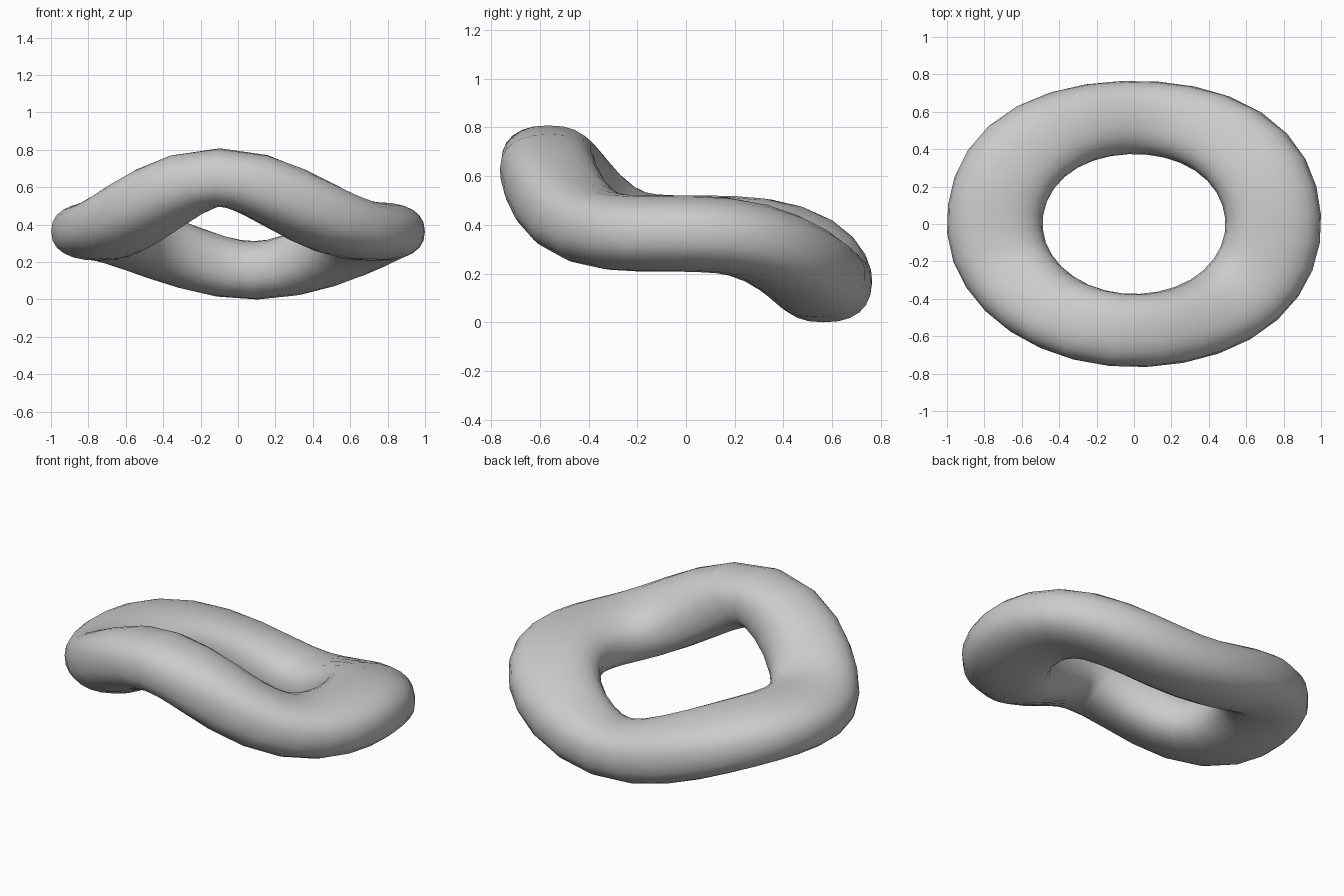
import bpy, bmesh
from math import sin, cos, pi, radians, copysign
from mathutils import Vector

if "Cube" in bpy.data.objects:
    bpy.data.objects.remove(bpy.data.objects["Cube"])

MAJOR, MINOR = 32, 24        # segments round the ring / round the tube
R, T = 0.745, 0.256          # ring and tube radius before squashing
SY, SZ = 0.765, 0.61         # squash of the finished ring in y and z
START = radians(-97.5)       # a segment sits on the crest of the arch


def spow(v, p):
    return copysign(abs(v) ** p, v)


def bulge(a):
    """Plan is slightly fuller at the diagonals, mostly at the back."""
    k = 0.035 if sin(a) > 0 else (0.018 if cos(a) > 0 else 0.0)
    return k * sin(2 * a) ** 2


def path(a):
    """Centre line: front arches up, back dips down, sides stay level."""
    front = max(0.0, cos(a - START)) ** 4
    back = max(0.0, cos(a - radians(83.5))) ** 3.3
    r = R + 0.6 * bulge(a)
    return Vector((r * cos(a), r * sin(a), (0.288 * front - 0.208 * back) / SZ))


# wavy ring: tube swept square to the centre line, then squashed
bm = bmesh.new()
rings = []
for i in range(MAJOR):
    a = START + 2 * pi * i / MAJOR
    centre = path(a)
    tangent = (path(a + 0.01) - path(a - 0.01)).normalized()
    out = Vector((cos(a), sin(a), 0))
    up = out.cross(tangent).normalized()
    ring = []
    for j in range(MINOR):
        b = 2 * pi * j / MINOR
        p = centre + ((T + 0.4 * bulge(a)) * spow(cos(b), 0.85) * out
                      + T * spow(sin(b), 0.85) * up)
        ring.append(bm.verts.new((p.x, p.y * SY, p.z * SZ)))
    rings.append(ring)
for i in range(MAJOR):
    r, s = rings[i], rings[(i + 1) % MAJOR]
    for j in range(MINOR):
        k = (j + 1) % MINOR
        bm.faces.new((r[j], s[j], s[k], r[k])).smooth = True
bmesh.ops.recalc_face_normals(bm, faces=bm.faces)

# rest the lowest point on the ground
low = min(v.co.z for v in bm.verts)
bmesh.ops.translate(bm, verts=bm.verts, vec=(0, 0, -low))

mesh = bpy.data.meshes.new("wavy_ring")
bm.to_mesh(mesh)
bm.free()
obj = bpy.data.objects.new("wavy_ring", mesh)
bpy.context.collection.objects.link(obj)
